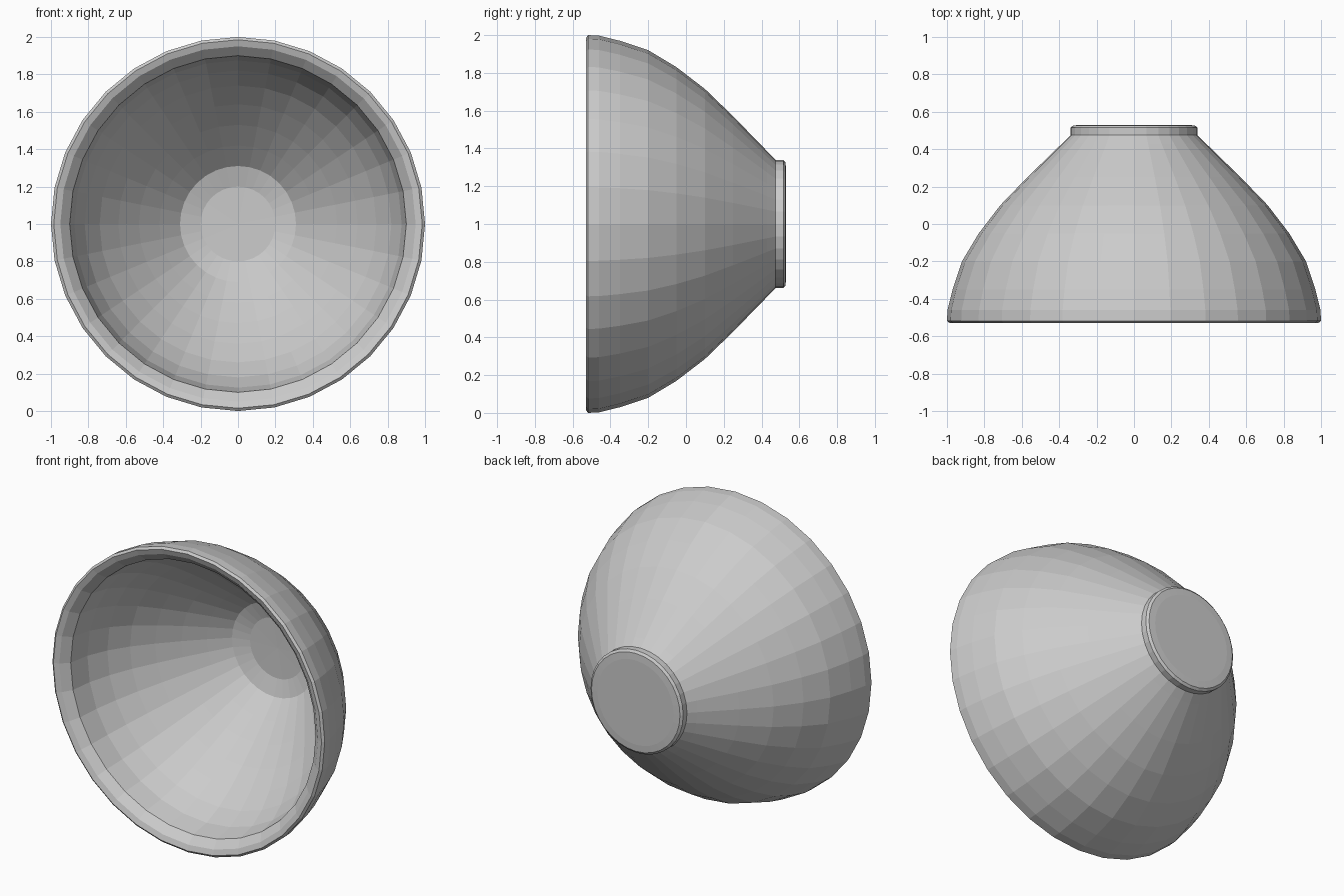
import bpy, bmesh
from math import tau
from mathutils import Vector, Matrix

cube = bpy.data.objects.get("Cube")
if cube:
    bpy.data.objects.remove(cube, do_unlink=True)

SIDES = 32

grey = bpy.data.materials.new("plain_grey")
grey.use_nodes = True
grey.diffuse_color = (0.6, 0.6, 0.6, 1)
grey.node_tree.nodes["Principled BSDF"].inputs["Base Color"].default_value = (0.6, 0.6, 0.6, 1)

# Closed half section as (radius, depth): outer wall, foot, inner floor, inner wall, rim
outer = [(0.985, -0.53), (1, -0.518), (0.997, -0.46), (0.97, -0.35), (0.92, -0.2),
         (0.83, -0.05), (0.715, 0.1), (0.57, 0.25), (0.385, 0.43), (0.34, 0.475)]
foot = [(0.34, 0.515), (0.325, 0.527), (0.28, 0.53), (0, 0.53)]
inner = [(0, 0.415), (0.2, 0.412), (0.31, 0.38), (0.42, 0.275), (0.53, 0.165),
         (0.64, 0.045), (0.74, -0.075), (0.82, -0.2), (0.875, -0.33), (0.9, -0.47)]
rim = [(0.95, -0.518)]
profile = outer + foot + inner + rim


def lathe(name, section, closed):
    """Turn a section around the front-to-back axis."""
    bm = bmesh.new()
    verts = [bm.verts.new((r, y, 0)) for r, y in section]
    pairs = list(zip(verts, verts[1:]))
    if closed:
        pairs.append((verts[-1], verts[0]))
    # The axis itself carries no surface
    edges = [bm.edges.new(p) for p in pairs if p[0].co.x + p[1].co.x > 0]
    bmesh.ops.spin(bm, geom=verts + edges, cent=(0, 0, 0), axis=(0, 1, 0),
                   angle=tau, steps=SIDES, use_duplicate=False)
    bmesh.ops.remove_doubles(bm, verts=bm.verts, dist=0.0005)
    bmesh.ops.recalc_face_normals(bm, faces=bm.faces)
    bmesh.ops.transform(bm, matrix=Matrix.Translation(Vector((0, 0, 1))), verts=bm.verts)
    mesh = bpy.data.meshes.new(name)
    bm.to_mesh(mesh)
    bm.free()
    mesh.materials.append(grey)
    obj = bpy.data.objects.new(name, mesh)
    bpy.context.collection.objects.link(obj)
    return obj


lathe("bowl", profile, True)
